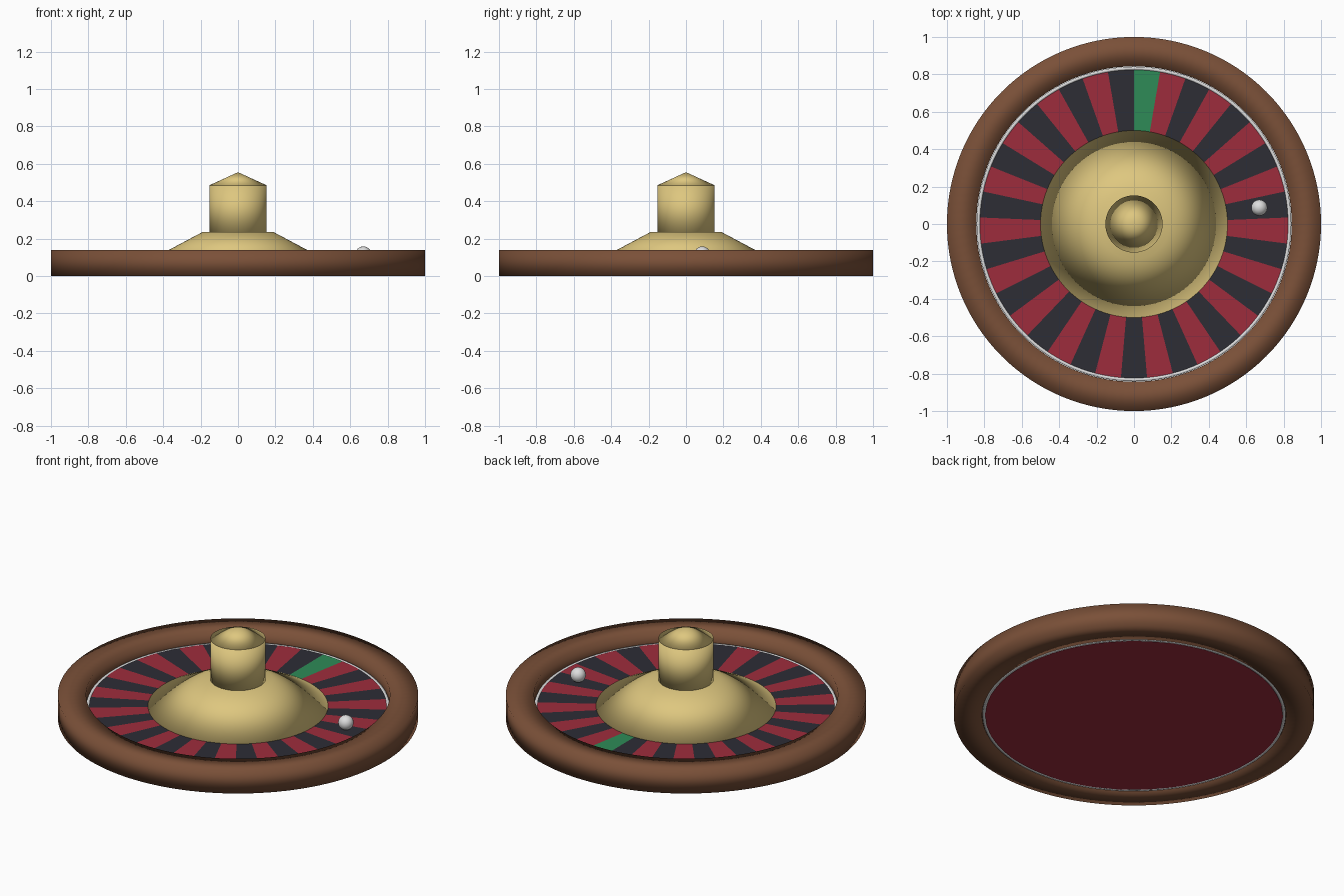
import bpy, bmesh, math
from math import cos, sin, pi, radians

if "Cube" in bpy.data.objects:
    bpy.data.objects.remove(bpy.data.objects["Cube"])


def material(name, rgb):
    m = bpy.data.materials.new(name)
    lin = [(c / 255 / 12.92) if c < 11 else ((c / 255 + 0.055) / 1.055) ** 2.4 for c in rgb]
    m.diffuse_color = (*lin, 1)
    m.use_nodes = True
    m.node_tree.nodes["Principled BSDF"].inputs["Base Color"].default_value = m.diffuse_color
    return m


wood = material("brown wood", (122, 80, 56))
gold = material("pale gold", (222, 199, 127))
red = material("red", (158, 44, 60))
black = material("black", (45, 45, 53))
green = material("green", (46, 139, 87))
silver = material("silver white", (222, 222, 222))


def finish(name, bm, mats, smooth=True):
    bmesh.ops.recalc_face_normals(bm, faces=bm.faces)
    for f in bm.faces:
        f.smooth = smooth
    me = bpy.data.meshes.new(name)
    bm.to_mesh(me)
    bm.free()
    for m in mats:
        me.materials.append(m)
    ob = bpy.data.objects.new(name, me)
    bpy.context.collection.objects.link(ob)
    return ob


def circle(bm, r, z, n):
    return [bm.verts.new((r * cos(pi / 2 - 2 * pi * i / n), r * sin(pi / 2 - 2 * pi * i / n), z))
            for i in range(n)]


def bridge(bm, a, b):
    n = len(a)
    return [bm.faces.new((a[i], a[(i + 1) % n], b[(i + 1) % n], b[i])) for i in range(n)]


def tube(name, r_in, r_out, z0, z1, mat, n=128):
    bm = bmesh.new()
    loops = [circle(bm, r, z, n) for r, z in
             ((r_out, z0), (r_out, z1), (r_in, z1), (r_in, z0))]
    for k in range(4):
        bridge(bm, loops[k], loops[(k + 1) % 4])
    return finish(name, bm, [mat])


def cone(name, r0, r1, z0, z1, mat, n=96):
    bm = bmesh.new()
    bottom = circle(bm, r0, z0, n)
    bm.faces.new(bottom)
    if r1 > 0:
        top = circle(bm, r1, z1, n)
        bridge(bm, bottom, top)
        bm.faces.new(top)
    else:
        tip = bm.verts.new((0, 0, z1))
        for i in range(n):
            bm.faces.new((bottom[i], bottom[(i + 1) % n], tip))
    return finish(name, bm, [mat])


# Wooden rim and thin metal track inside it
tube("wooden_rim", 0.843, 1.0, 0.0, 0.14, wood)
tube("metal_track", 0.824, 0.841, 0.0, 0.07, silver)

# Number disc: 37 pockets, first one green, then red and black in turn
POCKETS, STEPS = 37, 4
bm = bmesh.new()
n = POCKETS * STEPS
inner = circle(bm, 0.48, 0.07, n)
outer = circle(bm, 0.826, 0.07, n)
base = circle(bm, 0.826, 0.0, n)
bm.faces.new(inner)
bm.faces.new(base)
bridge(bm, outer, base)
for i, f in enumerate(bridge(bm, inner, outer)):
    k = i // STEPS
    f.material_index = 2 if k == 0 else (0 if k % 2 else 1)
finish("pocket_disc", bm, [red, black, green], smooth=False)

# Gold hub, post and pointed cap
cone("hub", 0.5, 0.19, 0.07, 0.235, gold)
cone("post", 0.153, 0.153, 0.22, 0.485, gold)
cone("post_cap", 0.153, 0.0, 0.485, 0.555, gold)

# Ball resting in a pocket
bm = bmesh.new()
bmesh.ops.create_uvsphere(bm, u_segments=32, v_segments=16, radius=0.043)
bmesh.ops.translate(bm, verts=bm.verts, vec=(0.67, 0.087, 0.115))
finish("ball", bm, [silver])
